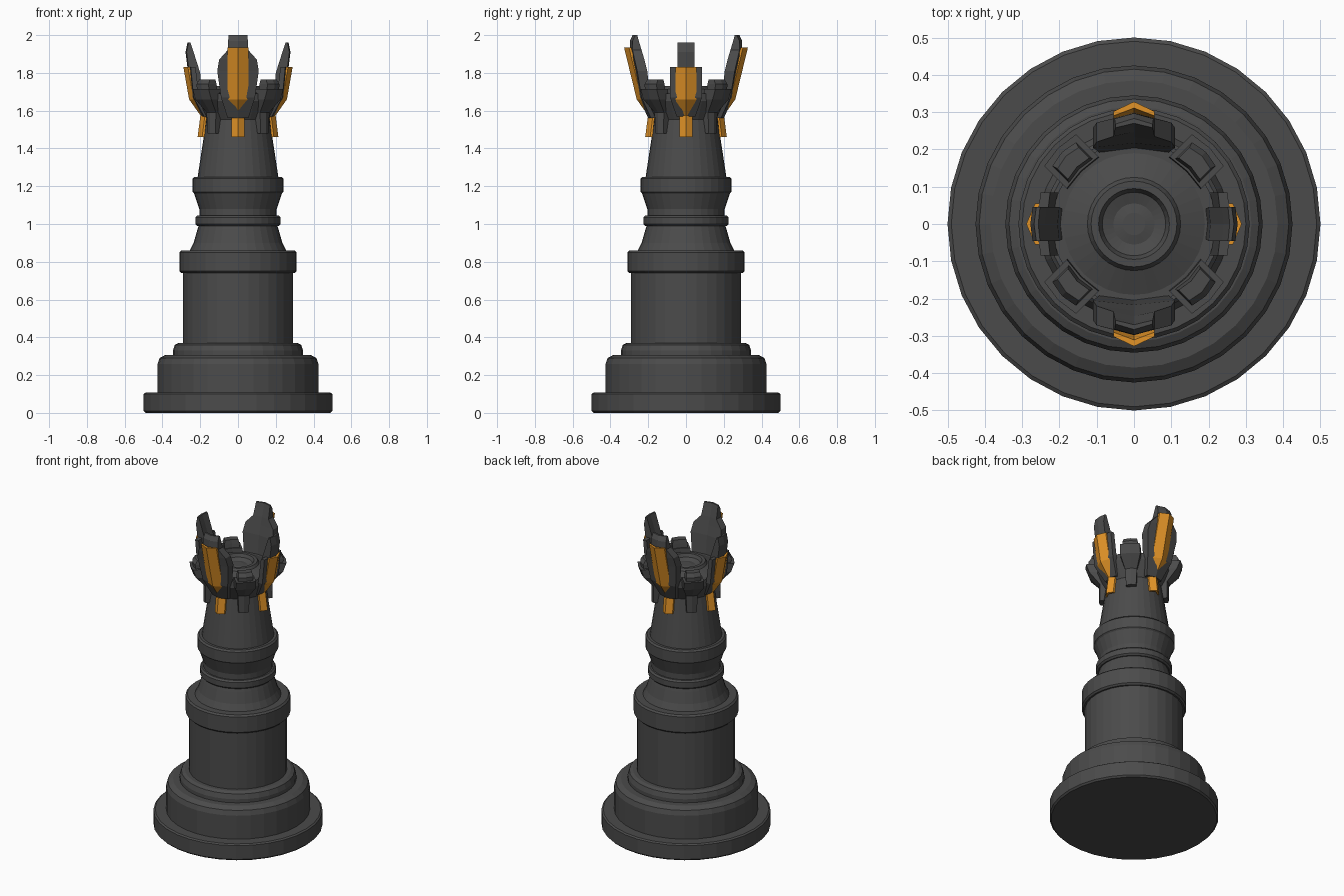
import bpy, bmesh, math
from mathutils import Matrix

cube = bpy.data.objects.get("Cube")
if cube:
    bpy.data.objects.remove(cube, do_unlink=True)


def material(name, color):
    m = bpy.data.materials.new(name)
    m.use_nodes = True
    m.diffuse_color = color
    m.node_tree.nodes["Principled BSDF"].inputs["Base Color"].default_value = color
    return m


STONE = material("dark_grey", (0.07, 0.07, 0.07, 1))
GOLD = material("amber", (0.75, 0.29, 0.02, 1))


def add(name, bm, mat):
    bmesh.ops.recalc_face_normals(bm, faces=bm.faces)
    mesh = bpy.data.meshes.new(name)
    bm.to_mesh(mesh)
    bm.free()
    mesh.materials.append(mat)
    ob = bpy.data.objects.new(name, mesh)
    bpy.context.collection.objects.link(ob)
    return ob


def skin(bm, rings):
    """Bridge equal-sized rings of points and cap both ends."""
    rows = [[bm.verts.new(p) for p in ring] for ring in rings]
    n = len(rows[0])
    for a, b in zip(rows, rows[1:]):
        for i in range(n):
            j = (i + 1) % n
            bm.faces.new((a[i], a[j], b[j], b[i]))
    bm.faces.new(rows[0][::-1])
    bm.faces.new(rows[-1])


def lathe(name, profile, sides=32):
    bm = bmesh.new()
    turn = [2 * math.pi * i / sides for i in range(sides)]
    skin(bm, [[(r * math.cos(t), r * math.sin(t), z) for t in turn] for r, z in profile])
    return add(name, bm, STONE)


def blade(name, stations, ridge, angle, mat):
    """Loft chevron sections (height, half width, outer radius, inner radius)."""
    bm = bmesh.new()
    skin(bm, [[(-w, -ro, z), (0, -ro - ridge, z), (w, -ro, z),
               (w, -ri, z), (0, -ri - ridge * 0.8, z), (-w, -ri, z)]
              for z, w, ro, ri in stations])
    bm.transform(Matrix.Rotation(math.radians(angle), 4, "Z"))
    return add(name, bm, mat)


# Turned pedestal
lathe("base_disc", [(0.49, 0), (0.5, 0.01), (0.5, 0.1), (0.49, 0.107)])
lathe("base_step", [(0.425, 0.1), (0.425, 0.26), (0.415, 0.29), (0.385, 0.307)])
lathe("upper_step", [(0.345, 0.3), (0.345, 0.33), (0.335, 0.36), (0.315, 0.37)])
lathe("lower_column", [(0.29, 0.36), (0.29, 0.75)])
lathe("column_collar", [(0.3, 0.74), (0.31, 0.75), (0.31, 0.85), (0.3, 0.86)])
lathe("waist", [(0.26, 0.85), (0.235, 0.9), (0.215, 0.97), (0.205, 1.0),
                (0.205, 1.08), (0.235, 1.17)])
lathe("waist_ring", [(0.215, 0.99), (0.225, 1.0), (0.225, 1.035), (0.215, 1.045)])
lathe("neck_collar", [(0.23, 1.16), (0.24, 1.17), (0.24, 1.24), (0.23, 1.25)])
lathe("neck", [(0.215, 1.24), (0.165, 1.57)])

# Cup with a dished raised centre
lathe("crown_cup", [(0.165, 1.55), (0.22, 1.65), (0.22, 1.69), (0.19, 1.69), (0.125, 1.715),
                    (0.115, 1.73), (0.095, 1.73), (0.085, 1.71), (0.055, 1.7), (0.03, 1.705)])

# Tall front and back prongs, then the shorter side pair
TALL = [(1.56, 0.055, 0.185, 0.15), (1.67, 0.09, 0.235, 0.19), (1.81, 0.11, 0.258, 0.205),
        (1.87, 0.1, 0.272, 0.22), (1.92, 0.055, 0.283, 0.235), (1.97, 0.052, 0.282, 0.25),
        (2.0, 0.05, 0.268, 0.258)]
TALL_TRIM = [(1.46, 0.035, 0.19, 0.178), (1.575, 0.035, 0.175, 0.165),
             (1.66, 0.055, 0.235, 0.222), (1.935, 0.055, 0.302, 0.29)]
SPINE = [(1.65, 0.04, 0.235, 0.19), (1.8, 0.045, 0.258, 0.2),
         (1.91, 0.045, 0.272, 0.235), (1.96, 0.045, 0.262, 0.252)]
WING = [(1.57, 0.05, 0.18, 0.15), (1.67, 0.085, 0.235, 0.205), (1.83, 0.085, 0.25, 0.225)]
SIDE_TRIM = TALL_TRIM[:3] + [(1.83, 0.055, 0.265, 0.253)]

for side, angle in (("front", 0), ("back", 180)):
    blade(side + "_prong", TALL, 0.015, angle, STONE)
    blade(side + "_trim", TALL_TRIM, 0.026, angle, GOLD)
for side, angle in (("left", 90), ("right", 270)):
    blade(side + "_prong", SPINE, 0.006, angle, STONE)
    blade(side + "_wing", WING, 0.012, angle, STONE)
    blade(side + "_trim", SIDE_TRIM, 0.024, angle, GOLD)

# Short stepped prongs on the diagonals
BRACKET = [(1.48, 0.03, 0.2, 0.15), (1.59, 0.035, 0.2, 0.15), (1.66, 0.06, 0.26, 0.19),
           (1.715, 0.06, 0.28, 0.195)]
STUD = [(1.7, 0.045, 0.262, 0.2), (1.74, 0.045, 0.265, 0.205), (1.765, 0.04, 0.25, 0.21)]
for side, angle in (("front_left", 45), ("back_left", 135),
                    ("back_right", 225), ("front_right", 315)):
    blade(side + "_bracket", BRACKET, 0.008, angle, STONE)
    blade(side + "_stud", STUD, 0.008, angle, STONE)
